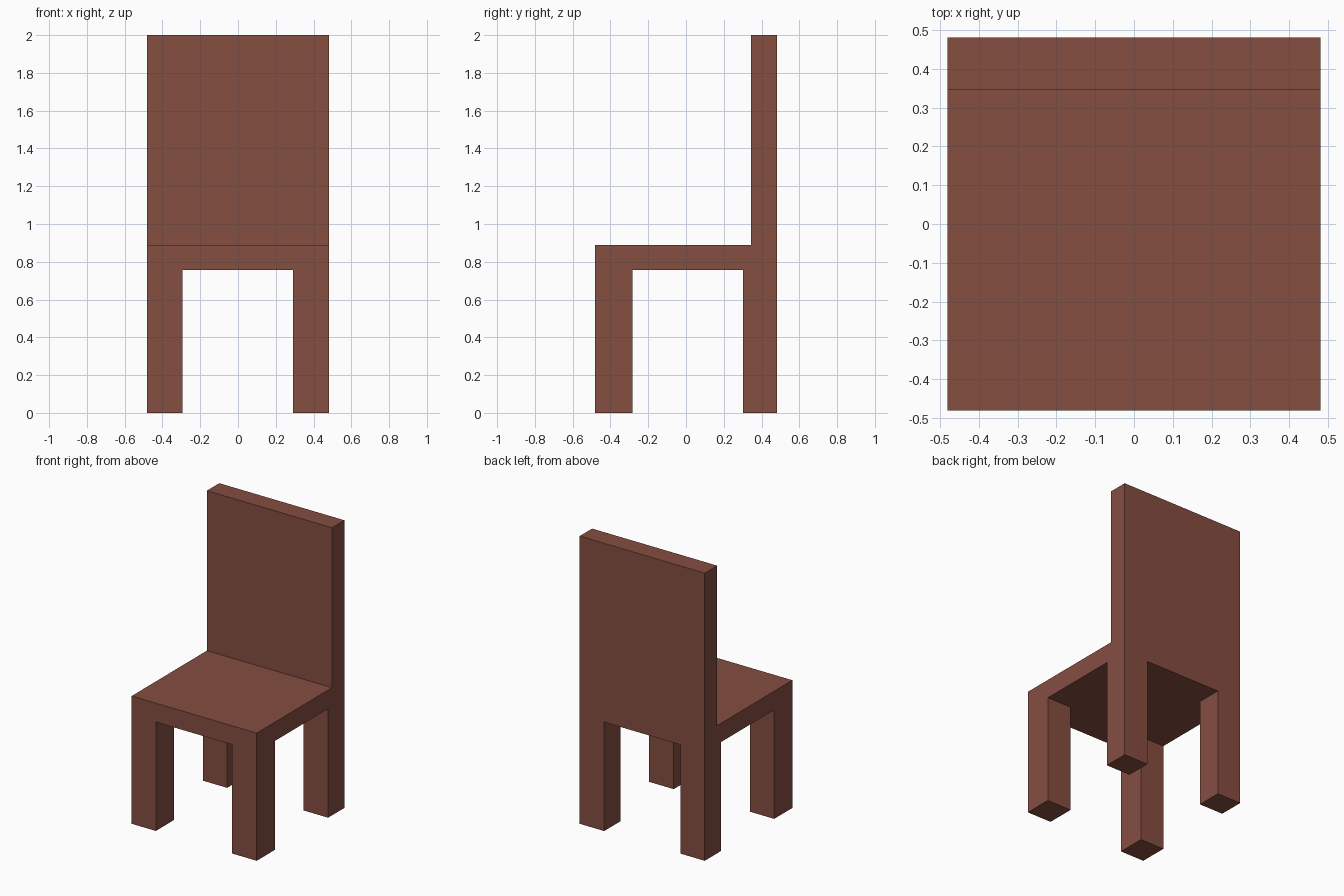
import bpy
import bmesh
from mathutils import Vector

if "Cube" in bpy.data.objects:
    bpy.data.objects.remove(bpy.data.objects["Cube"])

wood = bpy.data.materials.new("reddish brown wood")
wood.diffuse_color = (0.235, 0.077, 0.053, 1.0)
wood.use_nodes = True
wood.node_tree.nodes["Principled BSDF"].inputs["Base Color"].default_value = wood.diffuse_color


def box(name, lo, hi):
    """Axis-aligned box between two corners."""
    lo, hi = Vector(lo), Vector(hi)
    bm = bmesh.new()
    bmesh.ops.create_cube(bm, size=1.0)
    bmesh.ops.scale(bm, vec=hi - lo, verts=bm.verts)
    bmesh.ops.translate(bm, vec=(hi - lo) / 2, verts=bm.verts)
    mesh = bpy.data.meshes.new(name)
    bm.to_mesh(mesh)
    bm.free()
    mesh.materials.append(wood)
    obj = bpy.data.objects.new(name, mesh)
    obj.location = lo
    bpy.context.collection.objects.link(obj)
    return obj


HALF = 0.481                      # half width and half depth
SEAT_LOW, SEAT_TOP = 0.757, 0.888

# Seat slab and upright backrest
box("seat", (-HALF, -HALF, SEAT_LOW), (HALF, HALF, SEAT_TOP))
box("backrest", (-HALF, 0.345, SEAT_TOP), (HALF, HALF, 2.0))

# Four square-cut legs, flush with the seat corners
for side, x0, x1 in (("left", -HALF, -0.295), ("right", 0.292, HALF)):
    for end, y0, y1 in (("front", -HALF, -0.282), ("back", 0.303, HALF)):
        box(f"{end}_{side}_leg", (x0, y0, 0), (x1, y1, SEAT_LOW))
